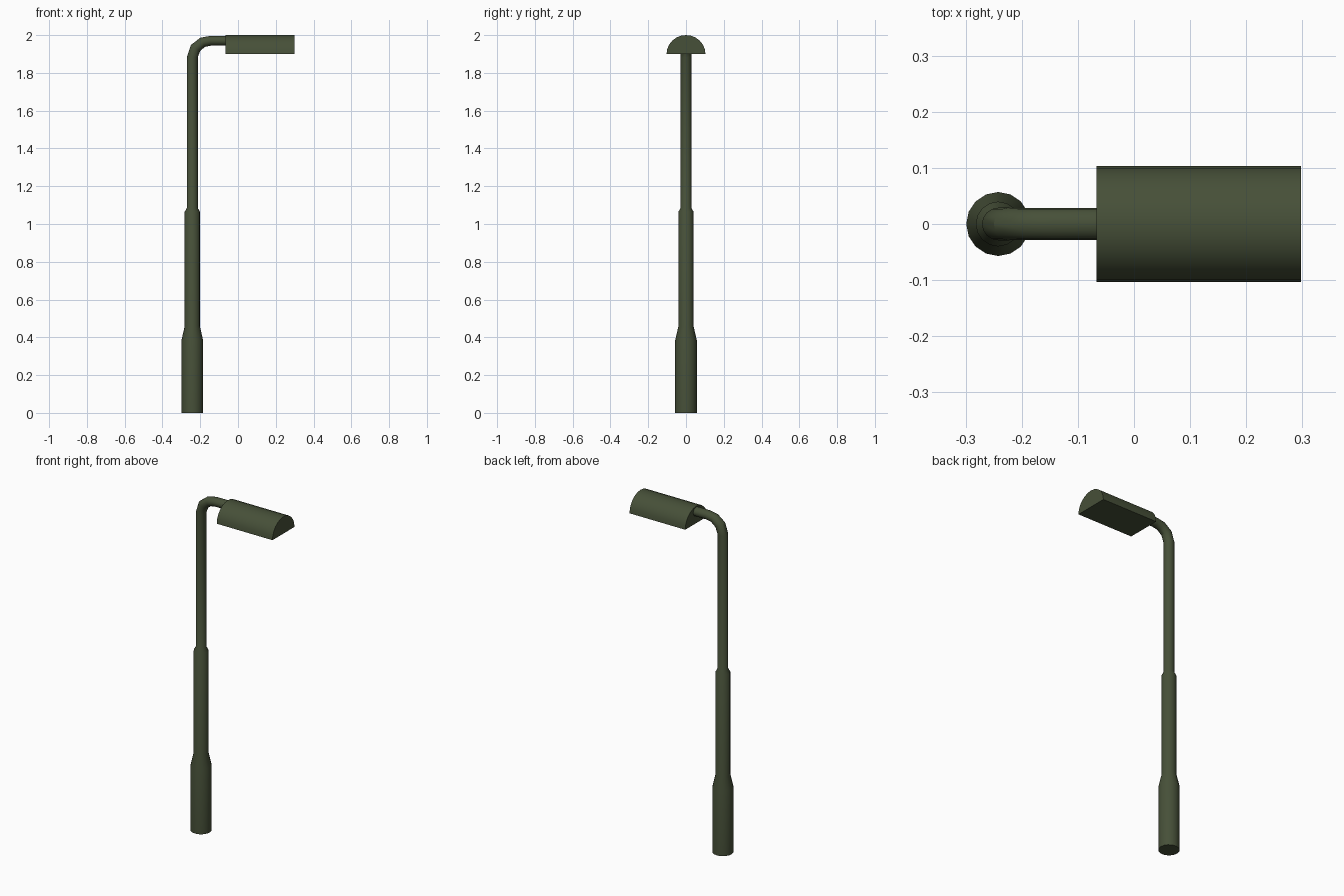
import bpy, bmesh, math
from mathutils import Vector

if "Cube" in bpy.data.objects:
    bpy.data.objects.remove(bpy.data.objects["Cube"])

green = bpy.data.materials.new("dark olive green")
green.diffuse_color = (0.062, 0.080, 0.040, 1)
green.use_nodes = True
green.node_tree.nodes["Principled BSDF"].inputs["Base Color"].default_value = green.diffuse_color


def finish(name, bm):
    bmesh.ops.recalc_face_normals(bm, faces=bm.faces)
    mesh = bpy.data.meshes.new(name)
    bm.to_mesh(mesh)
    bm.free()
    mesh.materials.append(green)
    obj = bpy.data.objects.new(name, mesh)
    bpy.context.collection.objects.link(obj)
    bpy.ops.object.select_all(action='DESELECT')
    obj.select_set(True)
    bpy.context.view_layer.objects.active = obj
    bpy.ops.object.shade_smooth_by_angle(angle=math.radians(30))
    return obj


def loft(bm, rings):
    """Skin a list of vertex loops and cap both ends."""
    for a, b in zip(rings, rings[1:]):
        n = len(a)
        for i in range(n):
            j = (i + 1) % n
            bm.faces.new((a[i], a[j], b[j], b[i]))
    bm.faces.new(rings[0])
    bm.faces.new(rings[-1])


# Stepped pole with bent arm: x, z, radius, tilt of the path in degrees
PX, SIDES = -0.242, 16
path = [
    (PX, 0.0, 0.057, 0), (PX, 0.385, 0.057, 0),
    (PX, 0.46, 0.040, 0), (PX, 1.065, 0.040, 0),
    (PX, 1.085, 0.029, 0), (PX, 1.882, 0.029, 0),
    (-0.225, 1.932, 0.029, 32), (-0.187, 1.962, 0.027, 62),
    (-0.145, 1.970, 0.026, 87), (-0.06, 1.970, 0.026, 90),
]
bm = bmesh.new()
rings = []
for x, z, r, tilt in path:
    t = math.radians(tilt)
    u = Vector((math.cos(t), 0, -math.sin(t)))
    ring = []
    for i in range(SIDES):
        a = math.tau * i / SIDES
        side = Vector((0, math.sin(a) * max(r, 0.0285), 0))
        ring.append(bm.verts.new(Vector((x, 0, z)) + u * r * math.cos(a) + side))
    rings.append(ring)
loft(bm, rings)
finish("pole_and_arm", bm)

# Half-round lamp head with flat underside
bm = bmesh.new()
rings = []
for x in (-0.067, 0.298):
    rings.append([bm.verts.new((x, 0.103 * math.cos(math.pi * i / 12),
                                1.90 + 0.10 * math.sin(math.pi * i / 12)))
                  for i in range(13)])
loft(bm, rings)
finish("lamp_head", bm)
